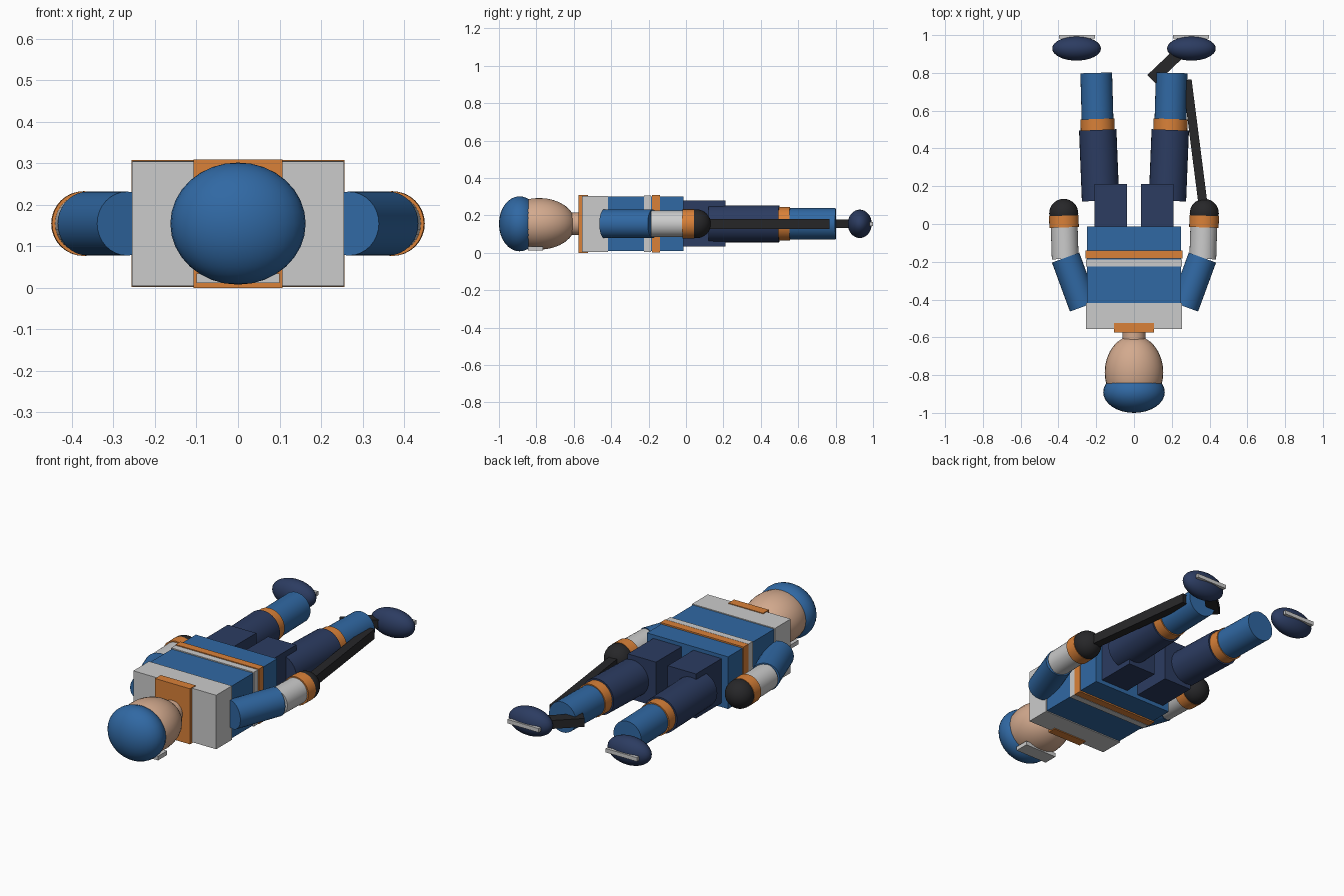
import bpy
import math
from mathutils import Vector

if "Cube" in bpy.data.objects:
    bpy.data.objects.remove(bpy.data.objects["Cube"])

ZC = 0.155  # height of the body axis


def material(name, rgb):
    m = bpy.data.materials.new(name)
    m.diffuse_color = (*rgb, 1)
    m.use_nodes = True
    m.node_tree.nodes["Principled BSDF"].inputs["Base Color"].default_value = m.diffuse_color
    return m


BLUE = material("blue", (0.03, 0.14, 0.37))
NAVY = material("navy", (0.025, 0.045, 0.12))
ORANGE = material("orange", (0.70, 0.22, 0.04))
SKIN = material("skin", (0.65, 0.40, 0.27))
BLACK = material("black", (0.02, 0.02, 0.022))


def finish(name, mat, smooth=False):
    o = bpy.context.object
    o.name = name
    if mat:
        o.data.materials.append(mat)
    bpy.ops.object.transform_apply(location=False, rotation=False, scale=True)
    if smooth:
        bpy.ops.object.shade_smooth_by_angle()
    return o


def box(name, x, y, z, mat=None):
    """Box from (min, max) ranges."""
    c = [(a + b) / 2 for a, b in (x, y, z)]
    bpy.ops.mesh.primitive_cube_add(size=1, location=c)
    bpy.context.object.scale = [b - a for a, b in (x, y, z)]
    return finish(name, mat)


def ball(name, x, y, r, mat):
    """Ellipsoid centred on the body axis height."""
    bpy.ops.mesh.primitive_uv_sphere_add(segments=32, ring_count=16, location=(x, y, ZC))
    bpy.context.object.scale = r
    return finish(name, mat, True)


def tube(name, a, b, r, mat=None):
    """Cylinder between two (x, y) points on the body axis height."""
    a, b = Vector((*a, ZC)), Vector((*b, ZC))
    bpy.ops.mesh.primitive_cylinder_add(vertices=32, radius=r, depth=(b - a).length,
                                        location=(a + b) / 2)
    bpy.context.object.rotation_euler = (b - a).to_track_quat('Z', 'Y').to_euler()
    return finish(name, mat, True)


def bar(name, a, b, width, thick, mat):
    """Flat bar between two (x, y) points."""
    a, b = Vector((*a, ZC)), Vector((*b, ZC))
    d = b - a
    bpy.ops.mesh.primitive_cube_add(size=1, location=(a + b) / 2)
    o = bpy.context.object
    o.scale = (d.length, width, thick)
    o.rotation_euler = (0, 0, math.atan2(d.y, d.x))
    return finish(name, mat)


# Head
ball("head", 0, -0.785, (0.155, 0.195, 0.138), SKIN)
ball("helmet", 0, -0.89, (0.163, 0.11, 0.147), BLUE)
box("visor", (-0.1, 0.1), (-0.845, -0.765), (0.012, 0.035))
tube("neck", (0, -0.64), (0, -0.54), 0.061, SKIN)

# Torso with its coloured bands
box("torso", (-0.25, 0.25), (-0.54, -0.013), (0.01, 0.3), BLUE)
box("shoulder_yoke", (-0.255, 0.255), (-0.556, -0.418), (0.005, 0.305))
box("collar", (-0.107, 0.107), (-0.575, -0.525), (0.0, 0.309), ORANGE)
box("grey_stripe", (-0.254, 0.254), (-0.224, -0.187), (0.004, 0.306))
box("orange_stripe", (-0.256, 0.256), (-0.182, -0.14), (0.002, 0.308), ORANGE)

# Arms and legs
for side, s in (("left", -1), ("right", 1)):
    tube(f"{side}_upper_arm", (s * 0.267, -0.437), (s * 0.362, -0.178), 0.077, BLUE)
    tube(f"{side}_forearm", (s * 0.364, -0.185), (s * 0.37, 0.0), 0.071)
    tube(f"{side}_cuff", (s * 0.37, -0.018), (s * 0.372, 0.044), 0.078, ORANGE)
    ball(f"{side}_glove", s * 0.372, 0.056, (0.077, 0.077, 0.077), BLACK)

    box(f"{side}_shorts", sorted((s * 0.036, s * 0.21)), (-0.03, 0.212), (0.033, 0.28), NAVY)
    tube(f"{side}_thigh", (s * 0.177, 0.123), (s * 0.192, 0.498), 0.099, NAVY)
    tube(f"{side}_sock", (s * 0.19, 0.45), (s * 0.2, 0.8), 0.084, BLUE)
    tube(f"{side}_sock_band", (s * 0.192, 0.496), (s * 0.194, 0.556), 0.09, ORANGE)
    ball(f"{side}_boot", s * 0.304, 0.929, (0.129, 0.064, 0.076), NAVY)
    box(f"{side}_skate_blade", sorted((s * 0.206, s * 0.398)), (0.982, 1.0), (0.144, 0.166))

# Stick
bar("stick_shaft", (0.371, 0.06), (0.281, 0.763), 0.048, 0.054, BLACK)
bar("stick_blade", (0.093, 0.766), (0.255, 0.92), 0.064, 0.047, BLACK)
